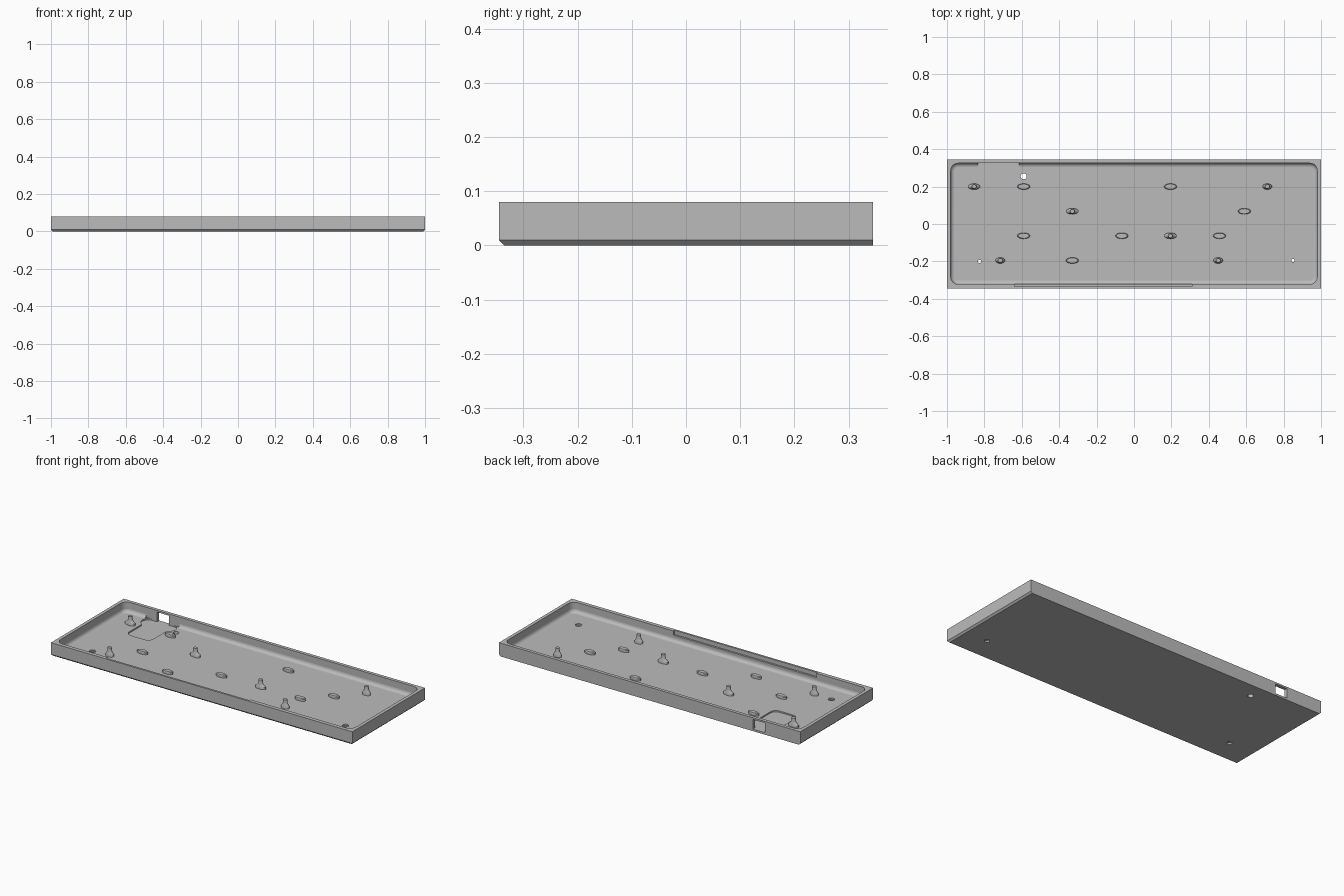
import bpy
import bmesh
from math import sin, cos, pi, radians
from mathutils import Vector
from mathutils.geometry import tessellate_polygon

cube = bpy.data.objects.get("Cube")
if cube:
    bpy.data.objects.remove(cube, do_unlink=True)

grey = bpy.data.materials.new("plain grey")
grey.use_nodes = True
grey.diffuse_color = (0.5, 0.5, 0.5, 1)
grey.node_tree.nodes["Principled BSDF"].inputs["Base Color"].default_value = (0.5, 0.5, 0.5, 1)

FLOOR, TOP = 0.02, 0.08
BACK = 0.325                       # inner face of the back wall
PORT_LEFT, PORT_RIGHT = -0.765, -0.685
PORT_MIDDLE = (PORT_LEFT + PORT_RIGHT) / 2


def arc(cx, cy, rx, ry, start, end, n):
    """Points on an elliptic arc, angles in degrees."""
    angles = [radians(start + (end - start) * k / n) for k in range(n + 1)]
    return [(cx + rx * cos(a), cy + ry * sin(a)) for a in angles]


def ellipse(x, y, rx, ry, n=24):
    return arc(x, y, rx, ry, 0, 360, n)[:-1]


def at_height(points, z):
    return [(x, y, z) for x, y in points]


def loft(bm, rings):
    """Closed solid through a stack of equal rings."""
    rings = [[bm.verts.new(p) for p in ring] for ring in rings]
    for a, b in zip(rings, rings[1:]):
        for i in range(len(a)):
            j = (i + 1) % len(a)
            bm.faces.new((a[i], a[j], b[j], b[i]))
    bm.faces.new(rings[0][::-1])
    bm.faces.new(rings[-1])


def slab(bm, z0, z1, outline, holes=(), bottom=None):
    """Flat layer with holes; its lower outline may differ."""
    lower = [bottom or outline, *holes]
    upper = [outline, *holes]
    layers = []
    for loops, z in ((lower, z0), (upper, z1)):
        verts = [[bm.verts.new((x, y, z)) for x, y in loop] for loop in loops]
        flat = [v for loop in verts for v in loop]
        polygons = [[Vector((x, y, 0)) for x, y in loop] for loop in loops]
        for tri in tessellate_polygon(polygons):
            bm.faces.new([flat[i] for i in tri])
        layers.append(verts)
    for a, b in zip(*layers):
        for i in range(len(a)):
            j = (i + 1) % len(a)
            bm.faces.new((a[i], a[j], b[j], b[i]))


def finish(bm, name):
    """Turn the mesh into an object, smooth except at sharp edges."""
    bmesh.ops.recalc_face_normals(bm, faces=bm.faces[:])
    bm.normal_update()
    for face in bm.faces:
        face.smooth = True
    for edge in bm.edges:
        edge.smooth = edge.calc_face_angle(pi) < radians(30)
    mesh = bpy.data.meshes.new(name)
    bm.to_mesh(mesh)
    bm.free()
    mesh.materials.append(grey)
    bpy.context.collection.objects.link(bpy.data.objects.new(name, mesh))


def cavity(inset=0.0, slot=()):
    """Rounded inner outline, from the back left corner round to the back right."""
    x, y0, y1, r = 0.98 - inset, -0.322 + inset, BACK - inset, 0.04 - inset
    return (arc(-x + r, y1 - r, r, r, 90, 180, 6) + arc(-x + r, y0 + r, r, r, 180, 270, 6)
            + list(slot)
            + arc(x - r, y0 + r, r, r, 270, 360, 6) + arc(x - r, y1 - r, r, r, 0, 90, 6))


def open_at_port(inner):
    """Outer rectangle joined to an inner outline through the port in the back wall."""
    return ([(PORT_RIGHT, 0.345), (1, 0.345), (1, -0.345), (-1, -0.345), (-1, 0.345),
             (PORT_LEFT, 0.345), (PORT_LEFT, BACK)] + inner + [(PORT_RIGHT, BACK)])


def screw_holes(radius):
    return [ellipse(x, y, radius, radius) for x, y in ((-0.825, -0.2), (0.85, -0.195))]


outer = [(-1, -0.345), (1, -0.345), (1, 0.345), (-1, 0.345)]
chamfered = [(-0.99, -0.335), (0.99, -0.335), (0.99, 0.345), (-0.99, 0.345)]
reset_hole = ellipse(-0.59, 0.255, 0.016, 0.016)
slot = [(-0.64, -0.322), (-0.64, -0.333), (0.31, -0.333), (0.31, -0.322)]

# Connector pocket: a wide head at the back wall and a narrower tongue
half = (arc(-0.795, 0.285, 0.04, 0.04, 90, 225, 9) + [(-0.805, 0.235)]
        + arc(-0.77, 0.12, 0.035, 0.035, 180, 270, 6))
pocket = half + [(2 * PORT_MIDDLE - x, y) for x, y in reversed(half)]

# Tray: chamfered base, floor with pocket, walls with port, rim with front slot
bm = bmesh.new()
slab(bm, 0, 0.01, outer, screw_holes(0.014) + [reset_hole], bottom=chamfered)
slab(bm, 0.01, 0.012, outer, screw_holes(0.009) + [reset_hole])
slab(bm, 0.012, FLOOR, open_at_port(pocket), screw_holes(0.018) + [reset_hole])
slab(bm, FLOOR, 0.055, open_at_port(cavity()))
slab(bm, 0.055, 0.07, open_at_port(cavity(slot=slot)))
slab(bm, 0.07, TOP, outer, [cavity(slot=slot)])

# Fillet between floor and walls, left out behind the pocket
fillet = 0.02
profile = [(fillet * (1 - cos(a)), fillet * (1 - sin(a))) for a in (pi / 10 * k for k in range(6))]
profile.append((0, 0))
paths = []
for height, inset in profile:
    path = [(-0.835, BACK - inset)] + cavity(inset) + [(-0.615, BACK - inset)]
    paths.append(at_height(path, FLOOR + height))
loft(bm, list(zip(*paths)))
finish(bm, "tray")

# Low oval support pads
for x, y in [(-0.59, 0.2), (0.195, 0.2), (0.59, 0.068), (-0.59, -0.063),
             (-0.065, -0.063), (0.457, -0.063), (-0.33, -0.195)]:
    bm = bmesh.new()
    loft(bm, [at_height(ellipse(x, y, 0.034 * s, 0.016 * s), FLOOR + h)
              for s, h in [(1, -0.004), (1, 0.012), (0.85, 0.016)]])
    finish(bm, "support_pad")

# Taller pegs on oval feet
for x, y, w in [(-0.855, 0.2, 0.032), (0.713, 0.2, 0.025), (-0.33, 0.068, 0.033),
                (0.195, -0.063, 0.033), (-0.715, -0.195, 0.025), (0.45, -0.195, 0.025)]:
    bm = bmesh.new()
    loft(bm, [at_height(ellipse(x, y, rx, ry), FLOOR + h)
              for rx, ry, h in [(w, 0.016, -0.004), (w, 0.016, 0.012), (0.02, 0.014, 0.02),
                                (0.013, 0.012, 0.03), (0.012, 0.011, 0.052)]])
    finish(bm, "support_peg")
